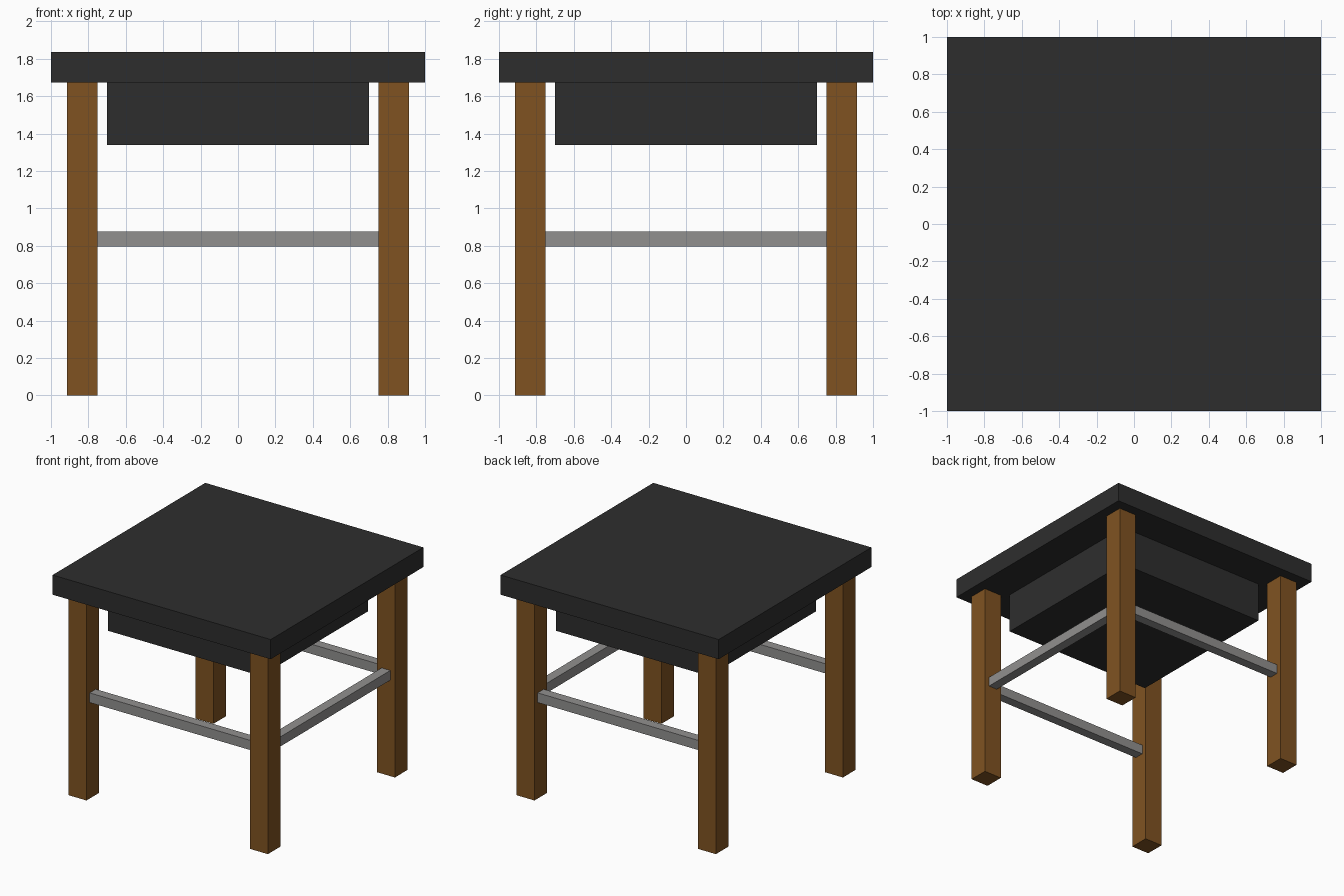
import bpy

if "Cube" in bpy.data.objects:
    bpy.data.objects.remove(bpy.data.objects["Cube"])


def material(name, rgb):
    m = bpy.data.materials.new(name)
    m.diffuse_color = (*rgb, 1.0)
    m.use_nodes = True
    m.node_tree.nodes["Principled BSDF"].inputs["Base Color"].default_value = m.diffuse_color
    return m


charcoal = material("charcoal", (0.027, 0.027, 0.027))
wood = material("brown wood", (0.215, 0.086, 0.0155))
metal = material("grey metal", (0.285, 0.28, 0.275))


def box(name, center, size, mat):
    bpy.ops.mesh.primitive_cube_add(size=1, location=center)
    ob = bpy.context.object
    ob.name = name
    ob.scale = size
    bpy.ops.object.transform_apply(location=False, rotation=False, scale=True)
    ob.data.materials.append(mat)
    return ob


TOP_LOW, TOP_HIGH = 1.672, 1.835
BOX_LOW = 1.338
LEG_POS, LEG = 0.832, 0.164
RAIL, RAIL_Z = 0.08, 0.836
RAIL_LEN = 2 * LEG_POS - LEG

# Table top and the storage box hanging under it
box("table_top", (0, 0, (TOP_LOW + TOP_HIGH) / 2), (2, 2, TOP_HIGH - TOP_LOW), charcoal)
box("under_box", (0, 0, (BOX_LOW + TOP_LOW) / 2), (1.4, 1.4, TOP_LOW - BOX_LOW), charcoal)

# Four square legs
for side, sx in (("left", -1), ("right", 1)):
    for end, sy in (("front", -1), ("back", 1)):
        box(f"{end}_{side}_leg", (sx * LEG_POS, sy * LEG_POS, TOP_LOW / 2),
            (LEG, LEG, TOP_LOW), wood)

# Rails between the legs on the front, back and right; the left stays open
for end, sy in (("front", -1), ("back", 1)):
    box(f"{end}_rail", (0, sy * LEG_POS, RAIL_Z), (RAIL_LEN, RAIL, RAIL), metal)
box("right_rail", (LEG_POS, 0, RAIL_Z), (RAIL, RAIL_LEN, RAIL), metal)
